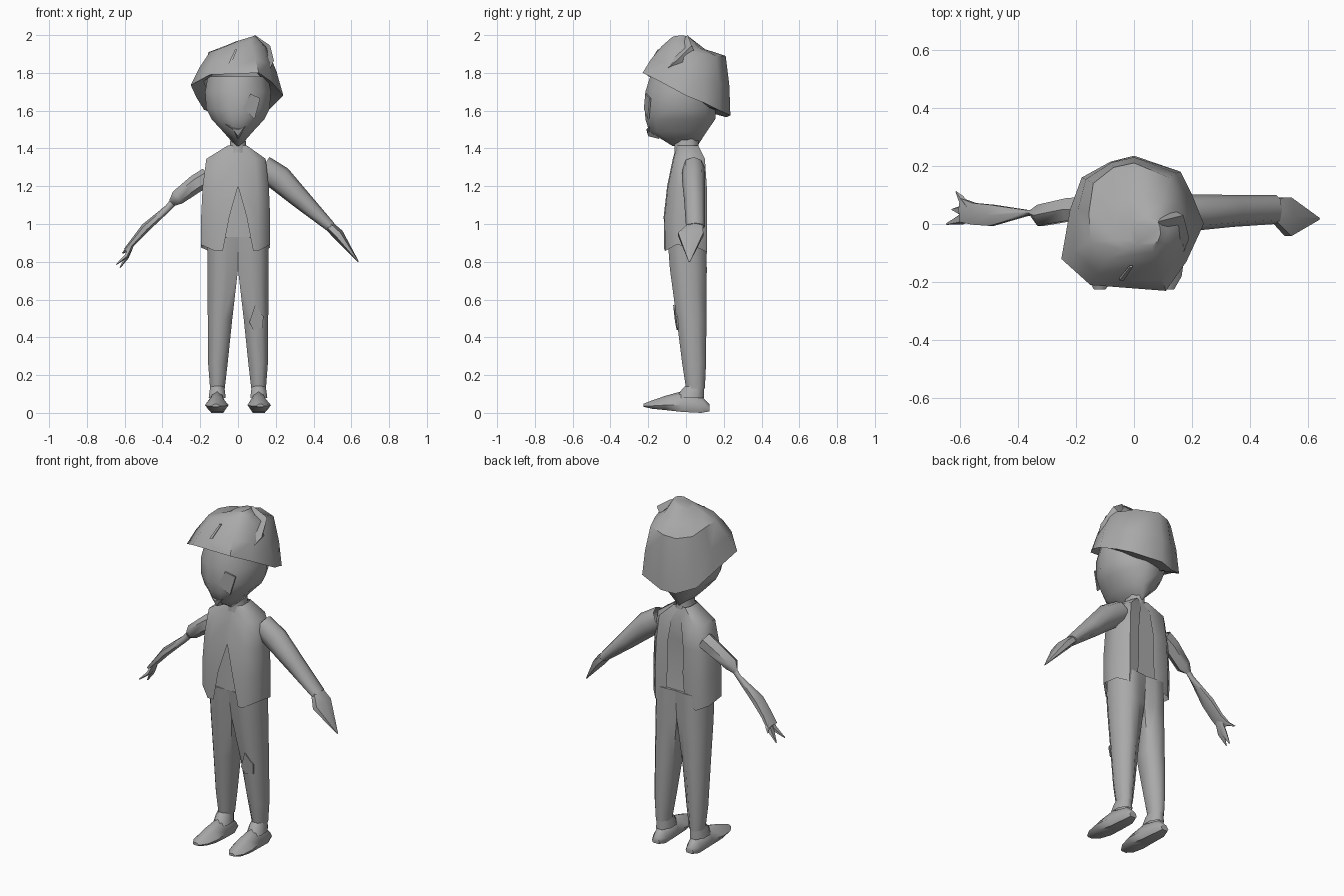
import bpy, bmesh, math
from mathutils import Vector

grey = bpy.data.materials.new("plain grey")
grey.diffuse_color = (0.40, 0.40, 0.40, 1)


def finish(name, bm, angle=58):
    bmesh.ops.remove_doubles(bm, verts=bm.verts, dist=0.0005)
    bmesh.ops.recalc_face_normals(bm, faces=bm.faces)
    me = bpy.data.meshes.new(name)
    bm.to_mesh(me)
    bm.free()
    ob = bpy.data.objects.new(name, me)
    bpy.context.collection.objects.link(ob)
    me.materials.append(grey)
    bpy.ops.object.select_all(action='DESELECT')
    ob.select_set(True)
    bpy.context.view_layer.objects.active = ob
    bpy.ops.object.shade_smooth_by_angle(angle=math.radians(angle))
    return ob


def loft(name, rings, closed=True, start=True, end=True, angle=58):
    """Skin a list of point rings with equal counts, with optional end caps."""
    bm = bmesh.new()
    vs = [[bm.verts.new(p) for p in r] for r in rings]
    n = len(vs[0])
    for a, b in zip(vs, vs[1:]):
        for i in range(n if closed else n - 1):
            j = (i + 1) % n
            bm.faces.new((a[i], a[j], b[j], b[i]))
    if closed and start:
        bm.faces.new(vs[0])
    if closed and end:
        bm.faces.new(vs[-1])
    return finish(name, bm, angle)


def flat_ring(x0, x1, y0, y1, z, n=10):
    """Horizontal ring filling the given x and y ranges."""
    pts = []
    for i in range(n):
        t = 2 * math.pi * (i + 0.5) / n
        k = 1 / math.cos(math.pi / n)
        pts.append(((x0 + x1) / 2 + (x1 - x0) / 2 * max(-1, min(1, k * math.cos(t))),
                    (y0 + y1) / 2 + (y1 - y0) / 2 * max(-1, min(1, k * math.sin(t))), z))
    return pts


def limb(name, path, n=8, start=False):
    """Tube along (x, y, z, half height, half depth) stations, bending in xz."""
    rings = []
    for i, (x, y, z, h, d) in enumerate(path):
        a, b = path[max(i - 1, 0)], path[min(i + 1, len(path) - 1)]
        t = Vector((b[0] - a[0], 0, b[2] - a[2])).normalized()
        side = Vector((-t.z, 0, t.x))
        rings.append([Vector((x, y, z)) + side * h * math.cos(2 * math.pi * k / n)
                      + Vector((0, d * math.sin(2 * math.pi * k / n), 0)) for k in range(n)])
    return loft(name, rings, start=start)


def plate(name, pts, depth=0.008):
    """Thin plate, raised toward the front."""
    return loft(name, [pts, [(x, y - depth, z) for x, y, z in pts]], angle=30)


# head and neck
loft("head", [flat_ring(-w, w, y0, y1, z, 12) for w, y0, y1, z in (
    (0.012, -0.07, 0.06, 1.412), (0.08, -0.195, 0.11, 1.49), (0.14, -0.215, 0.155, 1.555),
    (0.168, -0.218, 0.157, 1.61), (0.174, -0.215, 0.16, 1.70), (0.16, -0.19, 0.15, 1.78))], end=False)
loft("neck", [flat_ring(-w, w, -0.06, 0.065, z, 8) for w, z in
              ((0.06, 1.36), (0.045, 1.40), (0.04, 1.45))], start=False, end=False)

# face details
plate("eye_patch", [(0.028, -0.215, 1.61), (0.065, -0.208, 1.69),
                    (0.118, -0.185, 1.665), (0.088, -0.195, 1.555)])
loft("mouth_beak", [[(-0.07, -0.175, 1.53), (0, -0.19, 1.505), (0.07, -0.175, 1.535), (0, -0.14, 1.45)],
                    [(-0.03, -0.20, 1.505), (0, -0.21, 1.50), (0.03, -0.20, 1.51), (0, -0.20, 1.465)]])

# hat: slanted brim, bulged crown, peak with a ledge behind it
brim = [Vector(p) for p in [
    (-.25, -.12, 1.735), (-.15, -.21, 1.79), (.11, -.23, 1.80), (.18, -.13, 1.75), (.24, 0, 1.68),
    (.20, .10, 1.64), (.16, .18, 1.60), (0, .235, 1.575), (-.08, .215, 1.565), (-.18, .16, 1.605),
    (-.22, .05, 1.67)]]
crown = [Vector(p) for p in [
    (-.15, -.06, 1.91), (-.09, -.12, 1.93), (.07, -.13, 1.94), (.13, -.08, 1.95), (.155, 0, 1.93),
    (.15, .08, 1.90), (.12, .16, 1.89), (0, .21, 1.89), (-.07, .195, 1.88), (-.14, .14, 1.89),
    (-.155, .04, 1.91)]]
middle = [(a + b) / 2 + Vector((a.x * .03, a.y * .03, 0)) for a, b in zip(brim, crown)]
peak = [Vector((0.04 + p.x * 0.33, -0.035 + p.y * 0.3, 1.982 + p.x * 0.1)) for p in crown]
ledge = [a.lerp(b, .6) - Vector((0, 0, .02 if a.y > .03 else 0)) for a, b in zip(crown, peak)]
inner = [Vector((p.x * .72, p.y * .66, p.z + .02)) for p in brim]
loft("hat", [inner, brim, middle, crown, ledge, peak], start=False, angle=50)

# hat trim: slit on the front and folded curl on the side
plate("hat_slit", [(-.05, -.186, 1.85), (-.035, -.186, 1.85), (-.005, -.142, 1.925), (-.015, -.142, 1.925)])
loft("hat_curl", [
    [(.11, -.12, 1.83), (.165, -.11, 1.815), (.15, -.05, 1.81)],
    [(.12, -.08, 1.90), (.19, -.05, 1.865), (.17, .02, 1.85)],
    [(.10, -.03, 1.96), (.17, .03, 1.945), (.14, .045, 1.91)],
    [(.07, .0, 1.985), (.09, .01, 2.0), (.09, .02, 1.97)]])

# shirt: front and back sheets seen through the jacket openings
loft("shirt_front", [[(-w, y + .015, z), (0, y, z), (w, y + .015, z)] for w, y, z in (
    (.11, -.098, .93), (.10, -.095, 1.05), (.06, -.092, 1.20))], closed=False)
loft("shirt_back", [[(-w, y, z), (0, y, z), (w, y, z)] for w, y, z in (
    (.11, .095, .90), (.09, .08, 1.03), (.09, .08, 1.22), (.07, .085, 1.34), (.03, .06, 1.41))],
    closed=False)

# open jacket: one panel per side, split at front hem and back
for s, width, label in ((-1, 0.195, "left"), (1, 0.17, "right")):
    rings = []
    for k, gap, gap_back, yf, yb, z, dip in (
            (0.28, 0, 0.0, -0.05, 0.065, 1.415, 0), (0.86, 0, 0.03, -0.07, 0.10, 1.345, 0),
            (0.96, 0, 0.05, -0.10, 0.11, 1.20, 0), (1, 0.045, 0.05, -0.118, 0.112, 1.04, 0),
            (1, 0.08, 0.06, -0.115, 0.11, 0.86, 0.03)):
        w = width * k
        rings.append([(s * gap, yf, z), (s * max(gap + .01, w * .62), yf + .005, z - dip * .1),
                      (s * w, yf * .45, z + dip), (s * w, yb * .55, z + dip * .5),
                      (s * w * .72, yb, z - dip * .3), (s * gap_back, yb - .01, z + dip)])
    loft("jacket_" + label, rings, closed=False, angle=50)

# trouser legs, ankles and shoes, mirrored
for s, label in ((-1, "left"), (1, "right")):
    rings = []
    for xi, xo, y0, y1, z, f in ((0, .16, -.098, .108, .93, .03), (0, .162, -.085, .11, .76, .12),
                                 (.03, .16, -.05, .108, .50, .2), (.055, .158, -.02, .106, .26, .25),
                                 (.07, .148, .0, .10, .13, .28)):
        w, d = xo - xi, y1 - y0
        rings.append([(s * (xi + u * w), y0 + v * d, z) for u, v in (
            (0, f), (.35, 0), (.72, 0), (1, .3), (1, .7), (.72, 1), (.35, 1), (0, 1 - f))])
    loft("trouser_leg_" + label, rings, end=False)
    cx = s * 0.11
    loft("ankle_" + label, [flat_ring(cx - w, cx + w, y0, .095, z, 8) for w, y0, z in
                            ((.045, -.05, .08), (.04, -.025, .12), (.033, .005, .15))],
         start=False, end=False)
    shoe = []
    for y, w, bottom, top, dx in ((.125, .025, .008, .045, 0), (.08, .045, 0, .09, 0),
                                  (-.02, .05, .005, .115, 0), (-.11, .062, .015, .09, .002),
                                  (-.18, .048, .022, .066, .006), (-.225, .02, .032, .048, .008)):
        h = top - bottom
        c = cx + s * dx
        shoe.append([(c - w * .7, y, bottom), (c + w * .7, y, bottom), (c + w, y, bottom + h * .35),
                     (c + w * .5, y, top - h * .15), (c, y, top), (c - w * .5, y, top - h * .15),
                     (c - w, y, bottom + h * .35)])
    loft("shoe_" + label, shoe)
plate("knee_patch", [(.06, -.05, .48), (.09, -.06, .57), (.135, -.045, .51), (.13, -.038, .45), (.08, -.042, .44)])

# right arm: full sleeve running into the shoulder, pointed hand
limb("sleeve_right", [(.13, .04, 1.30, .066, .058), (.22, .04, 1.24, .07, .062),
                      (.34, .045, 1.125, .052, .055), (.49, .05, .985, .028, .05)])
limb("hand_right", [(.48, .05, .993, .026, .045), (.53, .025, .945, .03, .077), (.637, .018, .80, .003, .004)], 6)

# left arm: short cuff, thin forearm, open hand with fingers
limb("cuff_left", [(-.16, .05, 1.25, .05, .05), (-.22, .05, 1.215, .048, .045),
                   (-.32, .03, 1.14, .04, .042), (-.35, .038, 1.11, .02, .012)], 6)
limb("forearm_left", [(-.34, .038, 1.12, .02, .012), (-.37, .038, 1.085, .018, .012),
                      (-.49, .03, .98, .024, .042), (-.55, .035, .91, .018, .043),
                      (-.595, .048, .86, .012, .048)], 6)
for i, (x, y, z) in enumerate(((-.612, .11, .845), (-.645, .0, .785), (-.625, .05, .768))):
    limb("finger_%d" % (i + 1), [(-.56, .035, .90, .014, .025),
                                 (-.59, (y + .04) / 2, (z + .88) / 2, .012, .022), (x, y, z, .003, .003)], 5)
